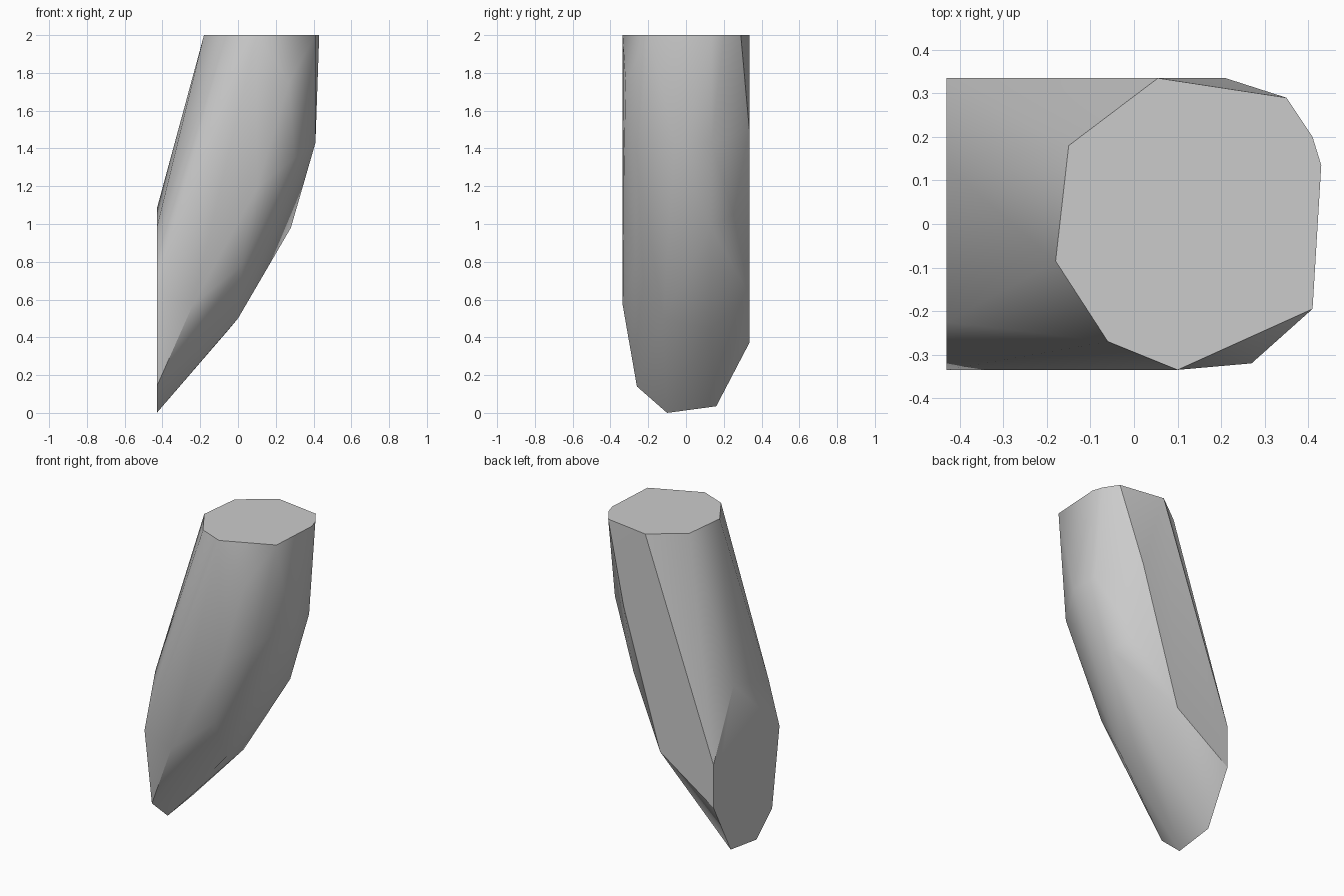
import bpy, bmesh, math

# Remove the default cube
cube = bpy.data.objects.get("Cube")
if cube:
    bpy.data.objects.remove(cube, do_unlink=True)

# Material
grey = bpy.data.materials.new("plain_grey")
grey.use_nodes = True
colour = (0.6, 0.6, 0.6, 1)
grey.diffuse_color = colour
grey.node_tree.nodes["Principled BSDF"].inputs["Base Color"].default_value = colour

# Flat top outline (x, y)
TOP = [(-.18, -.085), (-.15, .18), (.055, .335), (.35, .29), (.41, .2),
       (.43, .135), (.41, -.195), (.1, -.335), (-.06, -.27)]
# Flat lower side outline (y, z)
SIDE = [(-.1, 0), (.16, .035), (.335, .37), (.335, .645), (.13, 1.08),
        (-.225, .98), (-.335, .64), (-.26, .14)]
# Corners of the bulging underside
BULGE = [(-.24, -.335, .57), (.02, -.27, .78), (.1, -.33, 1.19),
         (.3, -.26, 1.35), (.27, -.32, 1.75), (0, -.12, .5),
         (-.05, .13, .44), (.28, .13, .98), (.41, .136, 1.43),
         (.41, -.06, 1.43), (-.05, .335, .63), (.2, .25, 1.05),
         (.21, .335, 1.5)]

# Wrap the outlines and corners in a convex shell
bm = bmesh.new()
for p in [(x, y, 2) for x, y in TOP] + [(-.43, y, z) for y, z in SIDE] + BULGE:
    bm.verts.new(p)
hull = bmesh.ops.convex_hull(bm, input=bm.verts[:])
loose = [v for v in bm.verts if not v.link_faces]
bmesh.ops.delete(bm, geom=loose, context="VERTS")
bmesh.ops.dissolve_limit(bm, angle_limit=math.radians(1),
                         verts=bm.verts[:], edges=bm.edges[:])
bmesh.ops.recalc_face_normals(bm, faces=bm.faces[:])

mesh = bpy.data.meshes.new("slanted_block")
bm.to_mesh(mesh)
bm.free()
mesh.materials.append(grey)
block = bpy.data.objects.new("slanted_block", mesh)
bpy.context.collection.objects.link(block)

# Soften shallow facets, keep the cut edges sharp
bpy.ops.object.select_all(action="DESELECT")
block.select_set(True)
bpy.context.view_layer.objects.active = block
bpy.ops.object.shade_smooth_by_angle(angle=math.radians(30))
